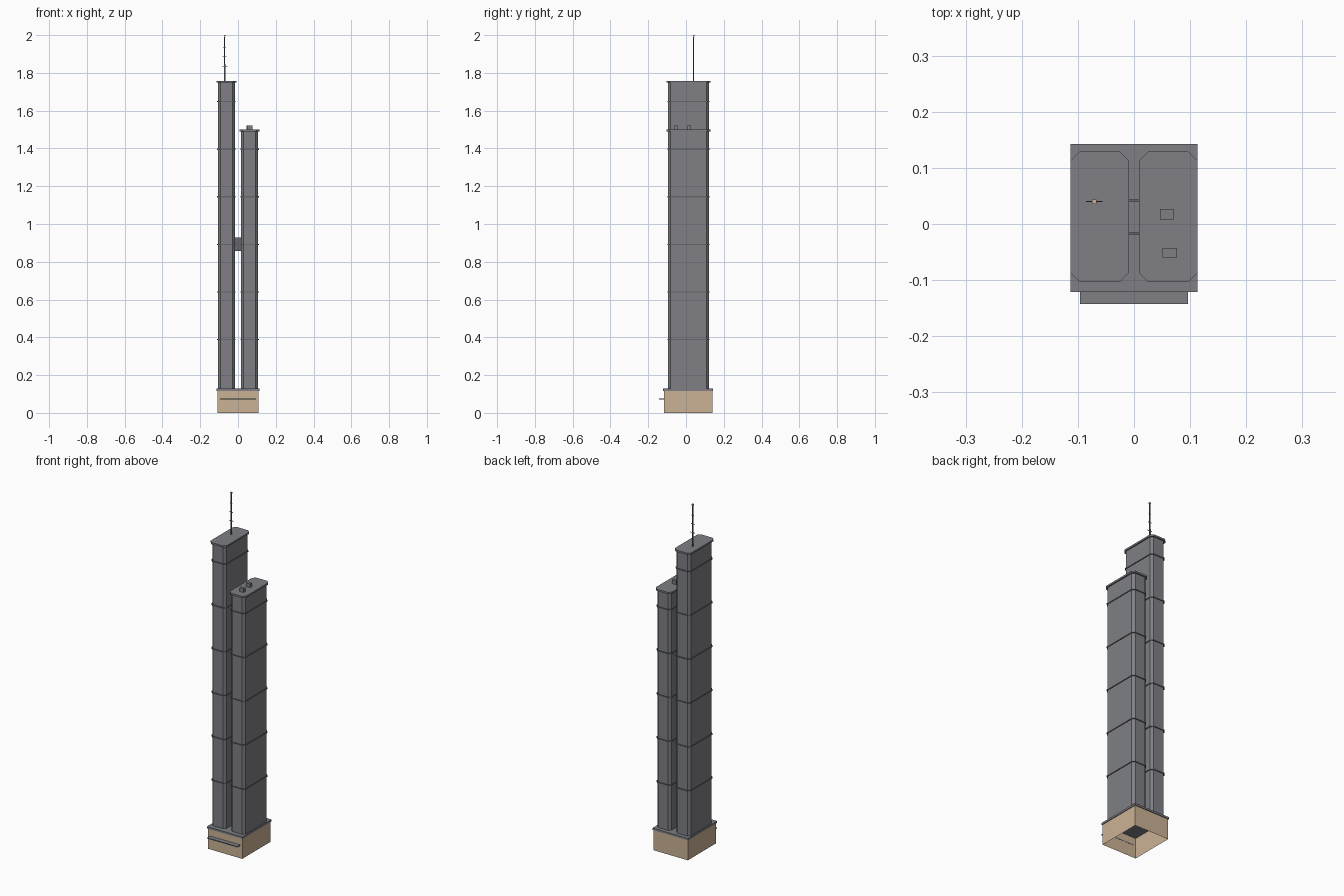
import bpy, bmesh

cube = bpy.data.objects.get("Cube")
if cube:
    bpy.data.objects.remove(cube, do_unlink=True)


def material(name, rgb):
    m = bpy.data.materials.new(name)
    m.use_nodes = True
    m.diffuse_color = (*rgb, 1)
    m.node_tree.nodes["Principled BSDF"].inputs["Base Color"].default_value = (*rgb, 1)
    return m


GREY = material("facade grey", (0.21, 0.213, 0.235))
DARK = material("dark trim", (0.13, 0.135, 0.15))
TAN = material("podium tan", (0.60, 0.45, 0.30))


def prism(name, outline, z0, z1, mat, caps=True):
    """Extrude a closed xy outline from z0 to z1."""
    bm = bmesh.new()
    low = [bm.verts.new((x, y, z0)) for x, y in outline]
    high = [bm.verts.new((x, y, z1)) for x, y in outline]
    n = len(outline)
    for i in range(n):
        j = (i + 1) % n
        bm.faces.new((low[i], low[j], high[j], high[i]))
    if caps:
        bm.faces.new(low[::-1])
        bm.faces.new(high)
    mesh = bpy.data.meshes.new(name)
    bm.to_mesh(mesh)
    bm.free()
    mesh.materials.append(mat)
    obj = bpy.data.objects.new(name, mesh)
    bpy.context.collection.objects.link(obj)
    return obj


def box(name, x0, x1, y0, y1, z0, z1, mat, caps=True):
    return prism(name, [(x0, y0), (x1, y0), (x1, y1), (x0, y1)], z0, z1, mat, caps)


def chamfered(cx, cy, hx, hy, c):
    """Rectangle with cut corners, counter-clockwise."""
    return [(cx - hx + c, cy - hy), (cx + hx - c, cy - hy),
            (cx + hx, cy - hy + c), (cx + hx, cy + hy - c),
            (cx + hx - c, cy + hy), (cx - hx + c, cy + hy),
            (cx - hx, cy + hy - c), (cx - hx, cy - hy + c)]


# Podium: open-bottomed walls, roof slab and entrance canopy
box("podium_walls", -0.109, 0.109, -0.117, 0.139, 0, 0.118, TAN, caps=False)
box("podium_roof", -0.113, 0.113, -0.121, 0.143, 0.117, 0.128, GREY)
box("entrance_canopy", -0.096, 0.096, -0.143, -0.116, 0.072, 0.077, GREY)

# Twin towers with floor bands and roof slabs
CY, BASE = 0.013, 0.128
for side, cx, top in (("right", -0.061, 1.758), ("left", 0.061, 1.50)):
    prism(side + "_tower", chamfered(cx, CY, 0.045, 0.108, 0.013), BASE, top - 0.01, GREY)
    prism(side + "_roof_slab", chamfered(cx, CY, 0.052, 0.116, 0.016), top - 0.01, top, GREY)
    z, i = BASE + 0.26, 0
    while z < top - 0.05:
        prism(f"{side}_band_{i}", chamfered(cx, CY, 0.049, 0.112, 0.0145),
              z - 0.003, z + 0.003, DARK)
        z, i = z + 0.252, i + 1

# Bridge between the towers, with side rails
box("sky_bridge", -0.018, 0.018, -0.015, 0.04, 0.86, 0.925, GREY)
for i, y in enumerate((-0.017, 0.042)):
    box(f"bridge_rail_{i}", -0.018, 0.018, y - 0.002, y + 0.002, 0.858, 0.928, DARK)

# Rooftop plant boxes
box("plant_box_back", 0.046, 0.071, 0.008, 0.027, 1.50, 1.522, GREY)
box("plant_box_front", 0.051, 0.077, -0.06, -0.043, 1.50, 1.522, GREY)


# Antenna: stepped mast, cross bars and tip
MX, MY = -0.071, 0.04


def on_mast(name, hx, hy, z0, z1, mat):
    box(name, MX - hx, MX + hx, MY - hy, MY + hy, z0, z1, mat)


on_mast("mast_lower", 0.0035, 0.0035, 1.757, 1.846, DARK)
on_mast("mast_upper", 0.002, 0.002, 1.846, 1.99, DARK)
for i, hx in enumerate((0.0145, 0.011, 0.008)):
    z = 1.835 + 0.05 * i
    on_mast(f"mast_bar_{i}", hx, 0.001, z - 0.0015, z + 0.0015, DARK)
on_mast("mast_tip", 0.004, 0.004, 1.992, 2.0, TAN)
